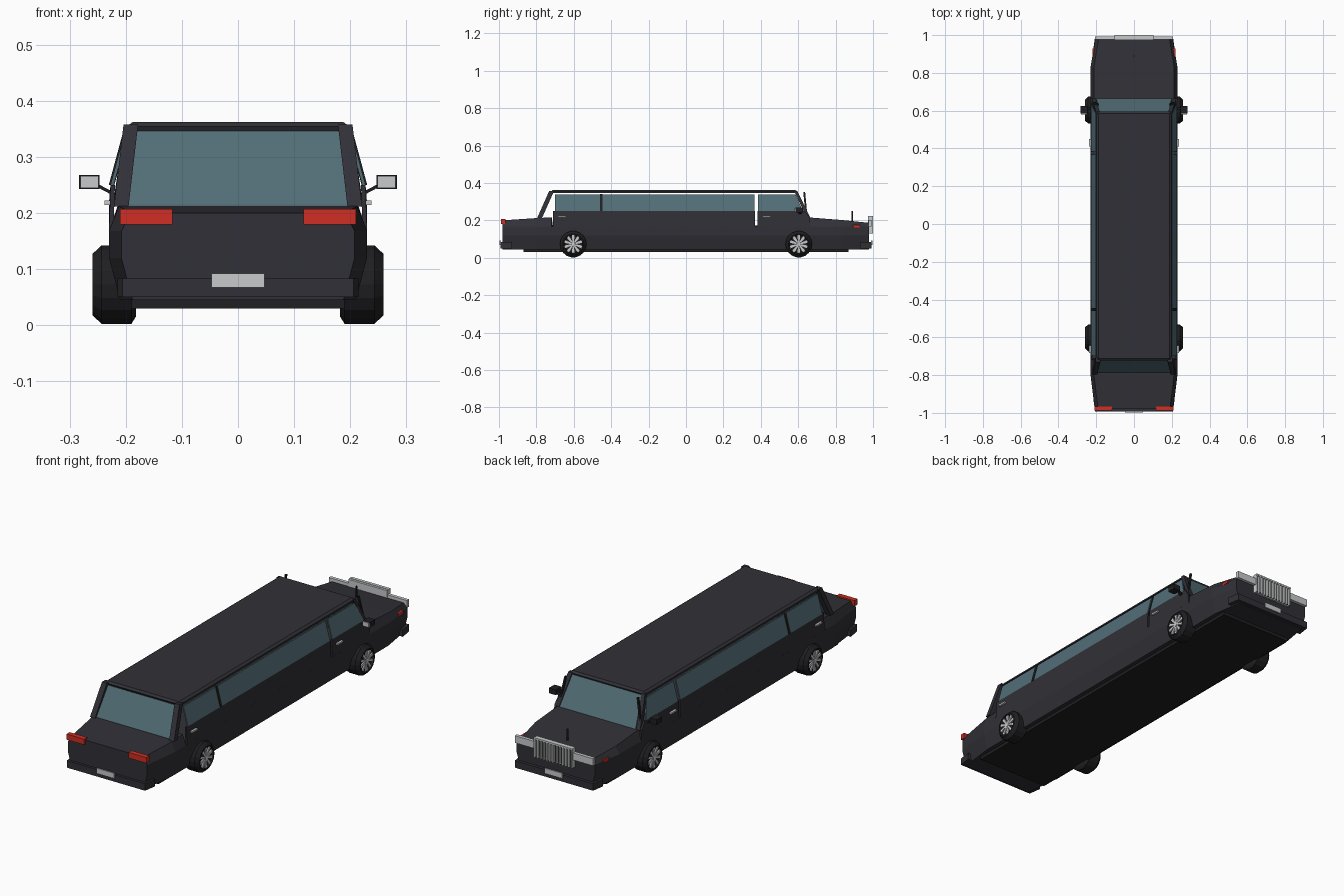
import bpy, bmesh, math
from mathutils import Vector, Matrix

cube = bpy.data.objects.get("Cube")
if cube:
    bpy.data.objects.remove(cube, do_unlink=True)


def material(name, r, g, b):
    m = bpy.data.materials.new(name)
    m.use_nodes = True
    m.diffuse_color = (r, g, b, 1)
    m.node_tree.nodes["Principled BSDF"].inputs["Base Color"].default_value = (r, g, b, 1)
    return m


PAINT = material("dark_paint", 0.03, 0.03, 0.038)
TRIM = material("black_trim", 0.014, 0.014, 0.016)
GLASS = material("blue_glass", 0.085, 0.155, 0.185)
SILVER = material("silver", 0.58, 0.59, 0.6)
RED = material("red_lamp", 0.62, 0.028, 0.018)


def finish(name, bm, mat):
    bmesh.ops.recalc_face_normals(bm, faces=bm.faces)
    me = bpy.data.meshes.new(name)
    bm.to_mesh(me)
    bm.free()
    me.materials.append(mat)
    ob = bpy.data.objects.new(name, me)
    bpy.context.collection.objects.link(ob)
    return ob


def loft(name, rings, mat):
    """Skin equal-length rings of points and cap both ends."""
    bm = bmesh.new()
    vs = [[bm.verts.new(p) for p in ring] for ring in rings]
    n = len(vs[0])
    for a, b in zip(vs, vs[1:]):
        for i in range(n):
            j = (i + 1) % n
            bm.faces.new((a[i], a[j], b[j], b[i]))
    bm.faces.new(vs[0])
    bm.faces.new(vs[-1])
    return finish(name, bm, mat)


def box(name, x, y, z, mat):
    rings = [[(x[0], v, z[0]), (x[1], v, z[0]), (x[1], v, z[1]), (x[0], v, z[1])] for v in y]
    return loft(name, rings, mat)


def mirrored_box(name, x, y, z, mat):
    for side, s in (("left", 1), ("right", -1)):
        box(side + "_" + name, (s * x[0], s * x[1]), y, z, mat)


def bar(name, a, b, w, d, mat):
    """Upright bar from a to b, w wide in x and d deep in y, on both sides."""
    for side, s in (("left", 1), ("right", -1)):
        rings = [[(s * (p[0] + i * w / 2), p[1] + j * d / 2, p[2])
                  for i, j in ((-1, -1), (1, -1), (1, 1), (-1, 1))] for p in (a, b)]
        loft(side + "_" + name, rings, mat)


def side_x(z):
    return 0.23 - max(0, z - 0.24) * 0.27


def side_panel(name, outline, mat, thick=0.008, out=0.0):
    """Panel following the leaning flank, given as a y-z outline."""
    for side, s in (("left", 1), ("right", -1)):
        rings = [[(s * (side_x(z) + out - t), y, z) for y, z in outline] for t in (0, thick)]
        loft(side + "_" + name, rings, mat)


def rect(y0, y1, z0, z1):
    return [(y0, z0), (y1, z0), (y1, z1), (y0, z1)]


def screen(name, bottom, top, mat, thick=0.008):
    """Leaning window; bottom and top are (half width, y, z)."""
    rings = []
    for t in (0, thick):
        rings.append([(s * w, y, z - t) for (w, y, z), s in
                      ((bottom, -1), (bottom, 1), (top, 1), (top, -1))])
    loft(name, rings, mat)


# Lower hull: (y, half width, top height), low in the cabin
stations = [(-0.98, 0.208, 0.2), (-0.8, 0.23, 0.212), (-0.718, 0.23, 0.216),
            (-0.712, 0.23, 0.172), (0.61, 0.23, 0.172), (0.615, 0.23, 0.22),
            (0.665, 0.23, 0.215), (0.83, 0.23, 0.202), (0.978, 0.206, 0.187)]
hull = []
for y, w, top in stations:
    half = [(w - 0.02, 0.045), (w, 0.12), (w, 0.168), (w - 0.018, top)]
    hull.append([(x, y, z) for x, z in half] + [(-x, y, z) for x, z in reversed(half)])
loft("body_hull", hull, PAINT)
box("undertray", (-0.19, 0.19), (-0.87, 0.87), (0.03, 0.05), TRIM)

# Flanks with the door gap
side_panel("rear_flank", rect(-0.712, 0.37, 0.165, 0.25), PAINT)
side_panel("front_door", [(0.381, 0.165), (0.665, 0.165), (0.66, 0.218), (0.635, 0.25), (0.381, 0.25)], PAINT)

# Side glass and posts
side_panel("rear_quarter_glass", rect(-0.7, -0.457, 0.25, 0.339), GLASS, 0.006)
side_panel("long_side_glass", rect(-0.448, 0.367, 0.25, 0.339), GLASS, 0.006)
side_panel("front_door_glass", [(0.384, 0.25), (0.625, 0.25), (0.585, 0.339), (0.384, 0.339)], GLASS, 0.006)
side_panel("middle_post", rect(-0.46, -0.446, 0.25, 0.34), TRIM, 0.01, 0.003)

# Roof
roof = []
for y0, y1, w, z in ((-0.718, 0.592, 0.2, 0.346), (-0.722, 0.595, 0.199, 0.354), (-0.712, 0.585, 0.188, 0.362)):
    roof.append([(-w, y0, z), (w, y0, z), (w, y1, z), (-w, y1, z)])
loft("roof", roof, PAINT)

# Front and rear screens with corner pillars
screen("rear_window", (0.198, -0.785, 0.215), (0.18, -0.72, 0.346), GLASS)
screen("windshield", (0.2, 0.664, 0.216), (0.182, 0.594, 0.348), GLASS)
bar("rear_pillar", (0.208, -0.783, 0.212), (0.191, -0.718, 0.358), 0.026, 0.026, PAINT)
bar("front_pillar", (0.213, 0.655, 0.214), (0.192, 0.587, 0.356), 0.02, 0.018, PAINT)
bar("upright_rod", (0.216, 0.645, 0.215), (0.19, 0.632, 0.352), 0.008, 0.01, TRIM)

# Bumpers and plates at both ends
for end, s in (("rear", -1), ("front", 1)):
    rings = [[(x, s * y, z) for x, y in ((-0.215, 0.93), (-0.206, 0.992), (0.206, 0.992), (0.215, 0.93))]
             for z in (0.05, 0.083)]
    loft(end + "_bumper", rings, PAINT)
    box(end + "_plate", (-0.047, 0.047), (s * 0.99, s * 0.997), (0.067, 0.092), SILVER)

# Lamps
mirrored_box("tail_lamp", (0.117, 0.21), (-0.988, -0.965), (0.18, 0.207), RED)
mirrored_box("headlamp", (0.1, 0.206), (0.976, 0.992), (0.168, 0.202), SILVER)
mirrored_box("side_marker", (0.205, 0.219), (0.89, 0.93), (0.163, 0.176), RED)

# Grille: shell with upright bars
box("grille_back", (-0.102, 0.102), (0.974, 0.986), (0.13, 0.222), SILVER)
box("grille_dark", (-0.095, 0.095), (0.986, 0.989), (0.135, 0.216), TRIM)
BARS = 13
for i in range(BARS):
    x = -0.098 + 0.196 * i / (BARS - 1)
    box("grille_bar", (x - 0.0035, x + 0.0035), (0.985, 1.0), (0.13, 0.222), SILVER)
box("grille_top", (-0.102, 0.102), (0.985, 1.0), (0.216, 0.224), SILVER)
box("hood_ornament", (-0.003, 0.003), (0.886, 0.892), (0.195, 0.25), TRIM)

# Door handles
for y in (-0.663, 0.43):
    mirrored_box("door_handle", (0.228, 0.238), (y - 0.021, y + 0.021), (0.214, 0.222), SILVER)

# Mirrors
mirrored_box("mirror_housing", (0.247, 0.283), (0.585, 0.625), (0.243, 0.268), TRIM)
mirrored_box("mirror_glass", (0.249, 0.281), (0.58, 0.586), (0.245, 0.266), SILVER)
bar("mirror_arm", (0.222, 0.61, 0.234), (0.252, 0.61, 0.25), 0.012, 0.015, TRIM)


# Wheels: chamfered tyre, dark dish, spoked rim
def ring(x, r, n=18):
    return [(x, r * math.cos(2 * math.pi * i / n), r * math.sin(2 * math.pi * i / n)) for i in range(n)]


def wheel(s, cy):
    place = Matrix.Translation((0, cy, 0.0725))
    parts = [loft("tyre", [ring(s * x, r) for x, r in
                           ((0.182, 0.058), (0.19, 0.071), (0.243, 0.071), (0.259, 0.056),
                            (0.259, 0.05), (0.25, 0.047))], TRIM)]
    parts.append(loft("hub_cap", [ring(s * 0.249, 0.013), ring(s * 0.258, 0.011)], SILVER))
    bm = bmesh.new()
    for k in range(10):
        turn = Matrix.Rotation(2 * math.pi * k / 10, 4, 'X')
        pts = ((-0.0035, 0.008), (0.0035, 0.008), (0.0075, 0.049), (-0.0075, 0.049))
        a = [bm.verts.new(turn @ Vector((s * 0.249, y, z))) for y, z in pts]
        b = [bm.verts.new(turn @ Vector((s * 0.256, y, z))) for y, z in pts]
        bm.faces.new(a)
        bm.faces.new(b)
        for i in range(4):
            j = (i + 1) % 4
            bm.faces.new((a[i], a[j], b[j], b[i]))
    parts.append(finish("wheel_spokes", bm, SILVER))
    for p in parts:
        p.matrix_world = place


for s in (1, -1):
    for cy in (-0.603, 0.603):
        wheel(s, cy)
